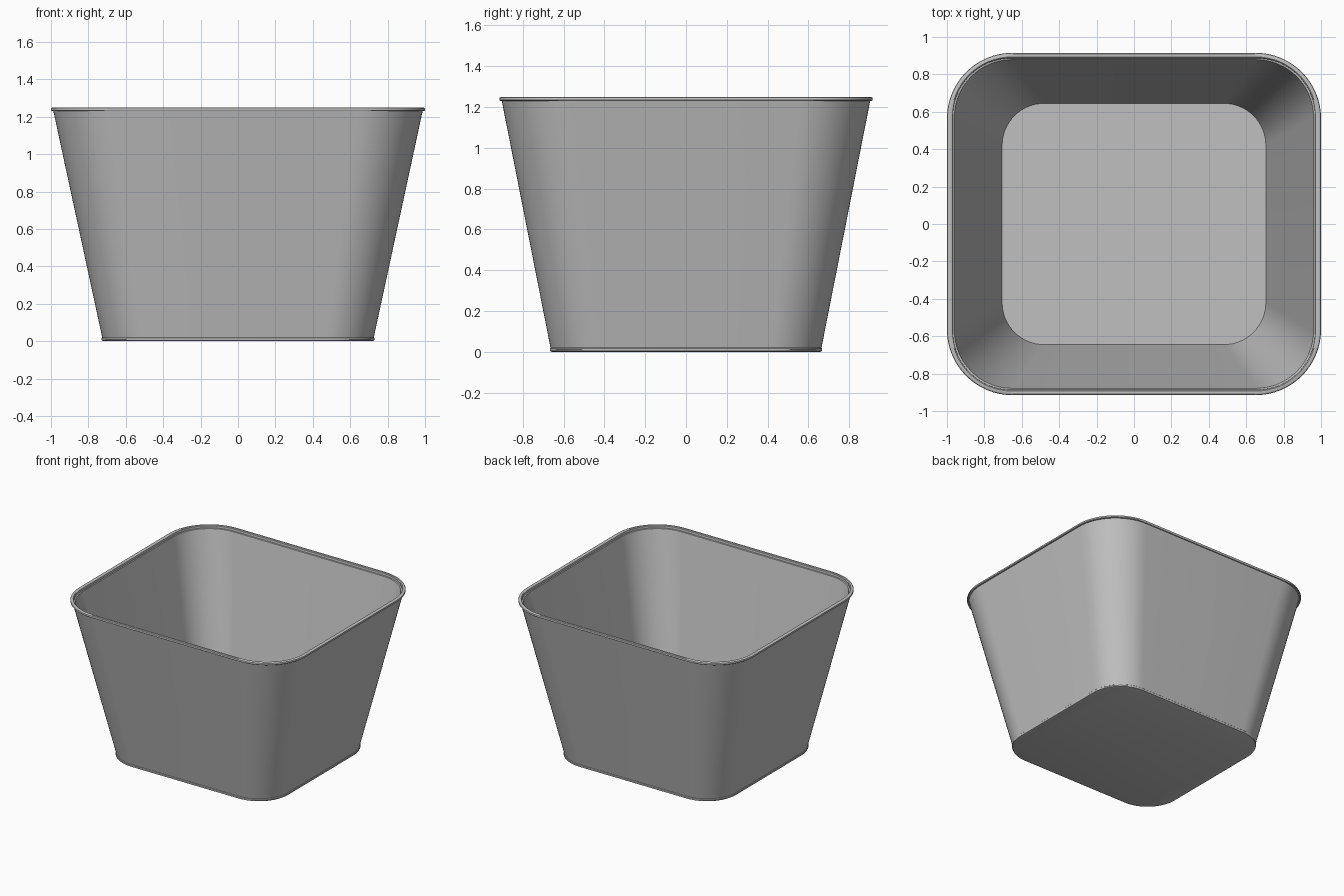
import bpy, bmesh, math

if "Cube" in bpy.data.objects:
    bpy.data.objects.remove(bpy.data.objects["Cube"], do_unlink=True)

GREY = (0.53, 0.53, 0.53, 1.0)
DEPTH_RATIO = 0.915    # depth compared with width
CORNER_STEPS = 16

plastic = bpy.data.materials.new("grey plastic")
plastic.use_nodes = True
plastic.diffuse_color = GREY
plastic.node_tree.nodes["Principled BSDF"].inputs["Base Color"].default_value = GREY


def rounded_ring(bm, half_width, radius, z):
    """One rounded rectangle of vertices, counter-clockwise from +x."""
    cx = half_width - radius
    cy = half_width * DEPTH_RATIO - radius
    ring = []
    for quarter, (sx, sy) in enumerate([(1, 1), (-1, 1), (-1, -1), (1, -1)]):
        for i in range(CORNER_STEPS + 1):
            a = (quarter + i / CORNER_STEPS) * math.pi / 2
            ring.append(bm.verts.new((sx * cx + radius * math.cos(a),
                                      sy * cy + radius * math.sin(a), z)))
    return ring


def loft(name, profile):
    """Skin the profile's rings and cap both ends."""
    bm = bmesh.new()
    rings = [rounded_ring(bm, w, w * k, z) for w, k, z in profile]
    for low, high in zip(rings, rings[1:]):
        for i in range(len(low)):
            j = (i + 1) % len(low)
            bm.faces.new((low[i], low[j], high[j], high[i]))
    bm.faces.new(rings[0][::-1])
    bm.faces.new(rings[-1])
    mesh = bpy.data.meshes.new(name)
    bm.to_mesh(mesh)
    bm.free()
    mesh.materials.append(plastic)
    obj = bpy.data.objects.new(name, mesh)
    bpy.context.collection.objects.link(obj)
    bpy.ops.object.select_all(action='DESELECT')
    obj.select_set(True)
    bpy.context.view_layer.objects.active = obj
    bpy.ops.object.shade_smooth_by_angle(angle=math.radians(35))
    return obj


OUT, IN = 0.35, 0.32   # corner radius compared with half width

# Half width, corner ratio, height: from the base, up, over the rim, down inside
base = [(0.719, OUT, 0), (0.727, OUT, 0.003), (0.73, OUT, 0.01),
        (0.729, OUT, 0.017), (0.726, OUT, 0.02)]
rim = [(0.987, OUT, 1.23), (0.995, OUT, 1.23), (0.999, OUT, 1.234),
       (1.0, OUT, 1.24), (0.998, OUT, 1.246), (0.992, OUT, 1.25),
       (0.976, 0.33, 1.25), (0.97, 0.325, 1.246), (0.968, IN, 1.24),
       (0.968, IN, 1.23), (0.96, IN, 1.228)]
floor = [(0.705, IN, 0.02)]
loft("tapered_container", base + rim + floor)
